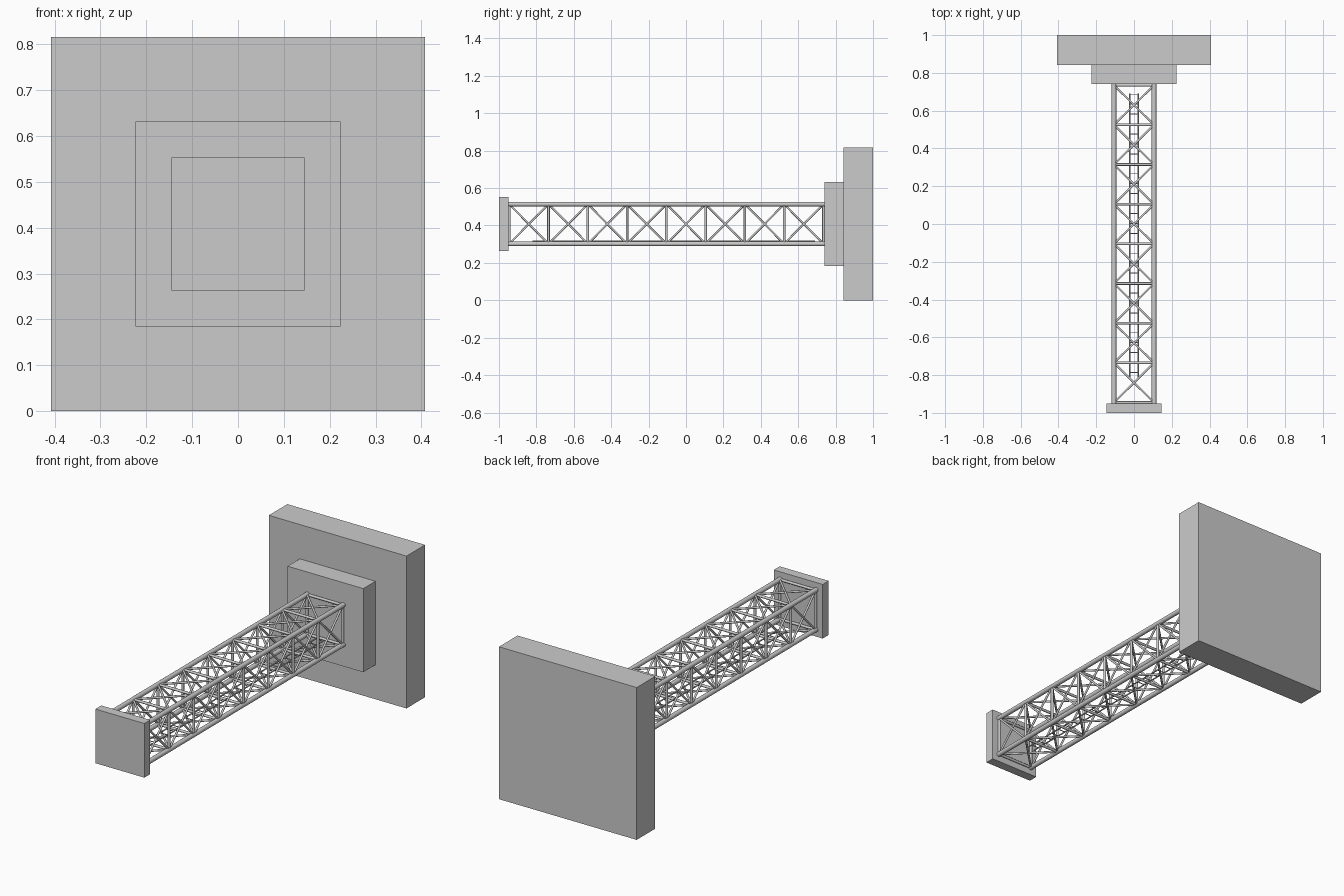
import bpy, bmesh, math
from mathutils import Vector, Matrix

if "Cube" in bpy.data.objects:
    bpy.data.objects.remove(bpy.data.objects["Cube"])

ZC = 0.408          # height of the truss axis
R = 0.106           # half spacing of the chords
Y0, Y1 = -0.95, 0.74
BAYS = 8


def slab(name, half, y0, y1):
    bm = bmesh.new()
    m = Matrix.Translation((0, (y0 + y1) / 2, ZC)) @ Matrix.Diagonal((2 * half, y1 - y0, 2 * half, 1))
    bmesh.ops.create_cube(bm, size=1, matrix=m)
    finish(name, bm)


def finish(name, bm, smooth=False):
    me = bpy.data.meshes.new(name)
    bm.to_mesh(me)
    bm.free()
    ob = bpy.data.objects.new(name, me)
    bpy.context.collection.objects.link(ob)
    if smooth:
        bpy.ops.object.select_all(action='DESELECT')
        ob.select_set(True)
        bpy.context.view_layer.objects.active = ob
        bpy.ops.object.shade_smooth_by_angle(angle=math.radians(50))
    return ob


def tubes(name, segments, radius, sides):
    bm = bmesh.new()
    for a, b in segments:
        a, b = Vector(a), Vector(b)
        d = b - a
        m = Matrix.Translation((a + b) / 2) @ d.to_track_quat('Z', 'Y').to_matrix().to_4x4()
        bmesh.ops.create_cone(bm, cap_ends=True, segments=sides, radius1=radius,
                              radius2=radius, depth=d.length, matrix=m)
    finish(name, bm, smooth=True)


# Square plates at both ends
slab("foundation_slab", 0.408, 0.843, 1.0)
slab("pedestal_block", 0.224, 0.74, 0.843)
slab("end_plate", 0.145, -1.0, -0.95)

# Lattice truss: four chords, square frames and crossed bracing
corners = [(-R, ZC - R), (R, ZC - R), (R, ZC + R), (-R, ZC + R)]
stations = [Y0 + 0.005 + i * (Y1 - Y0 - 0.01) / BAYS for i in range(BAYS + 1)]


def pt(c, y):
    return (c[0], y, c[1])


chords = [(pt(c, Y0), pt(c, Y1)) for c in corners]
frames, braces = [], []
for i in range(4):
    a, b = corners[i], corners[(i + 1) % 4]
    frames += [(pt(a, y), pt(b, y)) for y in stations]
    for ya, yb in zip(stations, stations[1:]):
        braces += [(pt(a, ya), pt(b, yb)), (pt(b, ya), pt(a, yb))]
tubes("truss_chords", chords, 0.0125, 16)
tubes("truss_frames", frames, 0.007, 10)
tubes("truss_cross_braces", braces, 0.0055, 10)

# Ladder running along the inside of the lower face
LZ, LX = 0.317, 0.022
tubes("ladder_rails", [((s * LX, -0.82, LZ), (s * LX, 0.69, LZ)) for s in (-1, 1)], 0.0035, 8)
rungs = [-0.786 + k * 0.0526 for k in range(29)]
tubes("ladder_rungs", [((-LX, y, LZ), (LX, y, LZ)) for y in rungs], 0.0025, 8)
